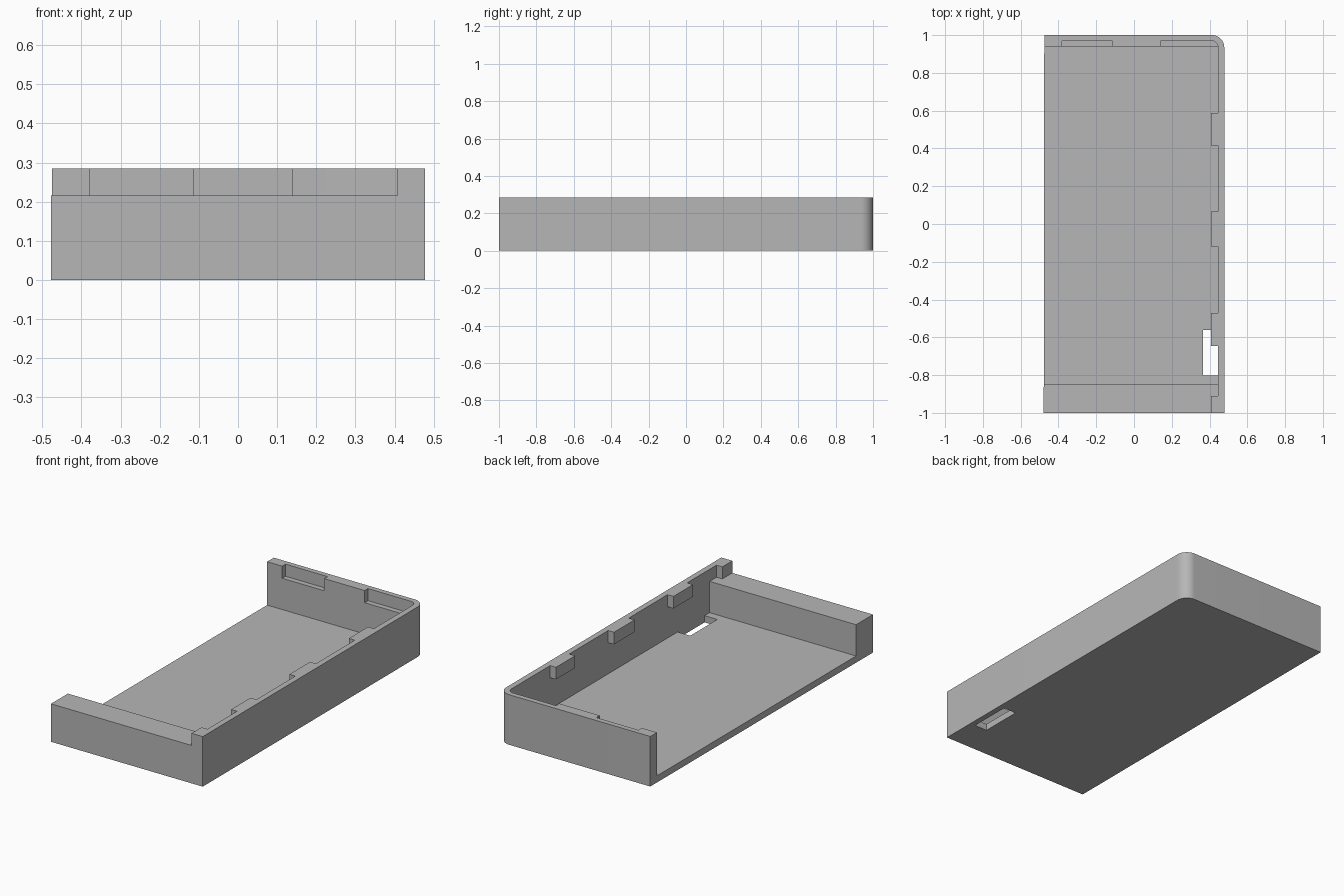
import bpy, bmesh, math

if "Cube" in bpy.data.objects:
    bpy.data.objects.remove(bpy.data.objects["Cube"], do_unlink=True)

FLOOR, LEDGE, TOP = 0.038, 0.216, 0.285     # floor top, front block top, wall top
INNER, TAB = 0.445, 0.408                   # side wall inside face, tab inside face
BACK, POCKET = 0.94, 0.97                   # back wall inside face, pocket depth

grey = bpy.data.materials.new("grey plastic")
grey.use_nodes = True
colour = (0.47, 0.47, 0.47, 1)
grey.diffuse_color = colour
grey.node_tree.nodes["Principled BSDF"].inputs["Base Color"].default_value = colour


def arc(cx, cy, r, steps=12):
    """Quarter circle from +x round to +y."""
    angles = [math.pi / 2 * i / steps for i in range(steps + 1)]
    return [(cx + r * math.cos(a), cy + r * math.sin(a)) for a in angles]


def prism(name, outline, z0, z1):
    bm = bmesh.new()
    face = bm.faces.new([bm.verts.new((x, y, z0)) for x, y in outline])
    top = bmesh.ops.extrude_face_region(bm, geom=[face])["geom"]
    verts = [v for v in top if isinstance(v, bmesh.types.BMVert)]
    bmesh.ops.translate(bm, verts=verts, vec=(0, 0, z1 - z0))
    bmesh.ops.recalc_face_normals(bm, faces=bm.faces)
    mesh = bpy.data.meshes.new(name)
    bm.to_mesh(mesh)
    bm.free()
    obj = bpy.data.objects.new(name, mesh)
    bpy.context.collection.objects.link(obj)
    mesh.materials.append(grey)
    return obj


def rect(x0, x1, y0, y1):
    return [(x0, y0), (x1, y0), (x1, y1), (x0, y1)]


def cut(target, cutter):
    cutter.hide_render = True
    mod = target.modifiers.new("cut", 'BOOLEAN')
    mod.operation, mod.solver, mod.object = 'DIFFERENCE', 'EXACT', cutter
    bpy.context.view_layer.objects.active = target
    bpy.ops.object.modifier_apply(modifier=mod.name)
    bpy.data.objects.remove(cutter, do_unlink=True)


# Solid block with one rounded back corner
tray = prism("case_tray", [(-0.478, -1), (0.478, -1)] + arc(0.413, 0.935, 0.065)
             + [(-0.475, 1)], 0, TOP)

# Main cavity, open on one long side
cut(tray, prism("cavity", rect(-1, INNER, -0.848, BACK), FLOOR, LEDGE))

# Rim opening: tabs along the side wall, pockets in the back wall
rim = [(-1, -2), (TAB, -2), (TAB, -0.91), (INNER, -0.91)]
for y0, y1 in [(-0.645, -0.47), (-0.12, 0.065), (0.415, 0.587)]:
    rim += [(INNER, y0), (TAB, y0), (TAB, y1), (INNER, y1)]
rim += arc(INNER - 0.035, POCKET - 0.035, 0.035)
rim += [(0.14, POCKET), (0.14, BACK), (-0.115, BACK), (-0.115, POCKET),
        (-0.38, POCKET), (-0.38, BACK), (-1, BACK)]
cut(tray, prism("rim_opening", rim, LEDGE, 1))

# Slot through the floor beside the wall
cut(tray, prism("slot", rect(0.365, INNER, -0.803, -0.56), -0.5, 0.1))

bpy.ops.object.select_all(action='DESELECT')
tray.select_set(True)
bpy.context.view_layer.objects.active = tray
bpy.ops.object.shade_smooth_by_angle(angle=math.radians(30))
